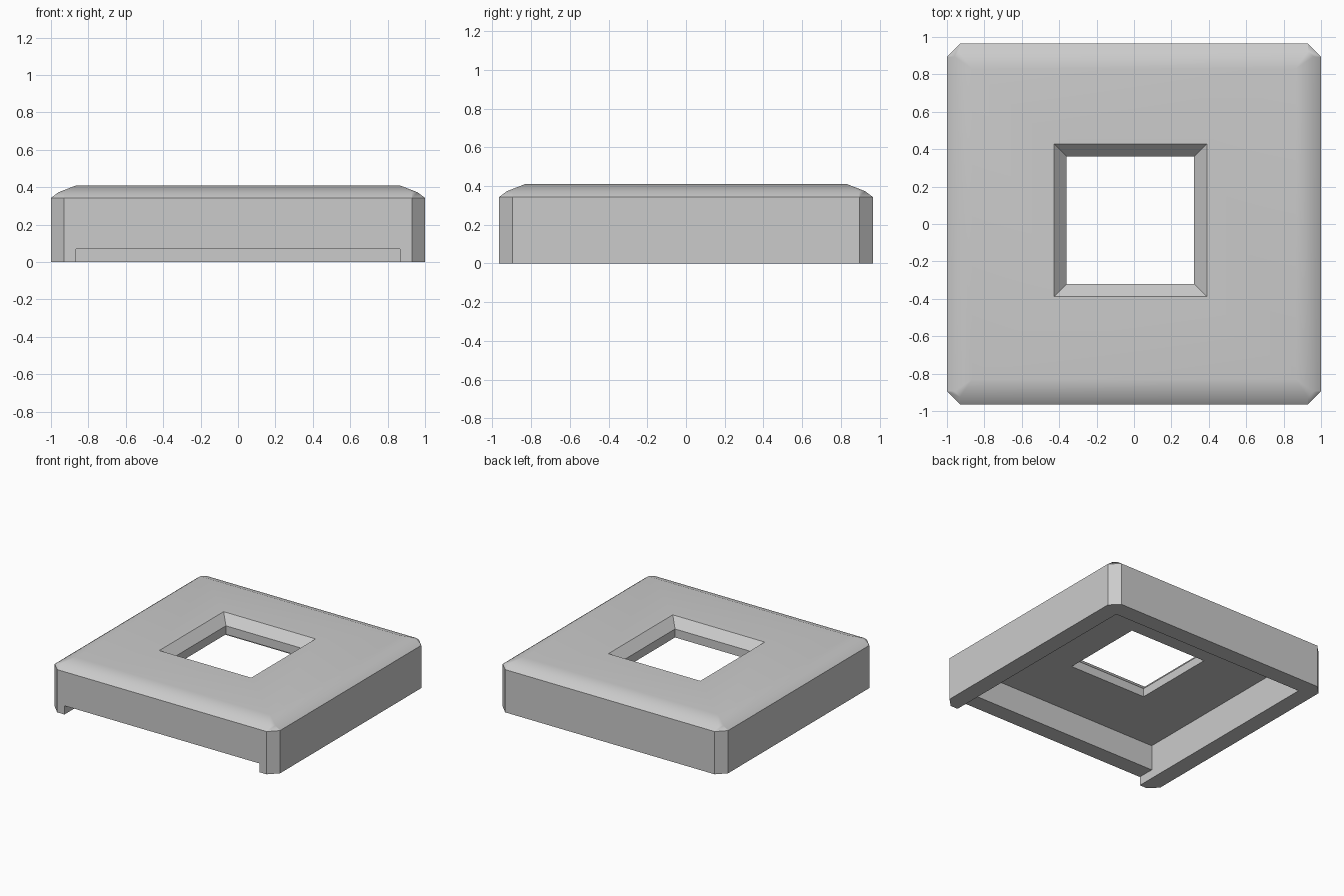
import bpy, bmesh

cube = bpy.data.objects.get("Cube")
if cube:
    bpy.data.objects.remove(cube, do_unlink=True)

grey = bpy.data.materials.new("plain grey")
grey.use_nodes = True
colour = (0.6, 0.6, 0.6, 1)
grey.diffuse_color = colour
grey.node_tree.nodes["Principled BSDF"].inputs["Base Color"].default_value = colour

HALF_X, HALF_Y, WALL = 1.0, 0.965, 0.135
HOLE_X, HOLE_Y = -0.019, 0.02


def ring(bm, hx, hy, z, chamfer=0.0, cx=0.0, cy=0.0):
    """Rectangle with two points per corner, counter-clockwise."""
    points = []
    for sx, sy in ((-1, -1), (1, -1), (1, 1), (-1, 1)):
        a = (cx + sx * hx, cy + sy * (hy - chamfer), z)
        b = (cx + sx * (hx - chamfer), cy + sy * hy, z)
        points += [a, b] if sx * sy > 0 else [b, a]
    return [bm.verts.new(p) for p in points]


def outer(bm, inset, z, chamfer=0.0):
    return ring(bm, HALF_X - inset, HALF_Y - inset, z, chamfer)


def hole(bm, half, z):
    return ring(bm, half, half, z, 0, HOLE_X, HOLE_Y)


# Hollow cover: one closed loft from outer wall, over the top, down the hole, into the cavity
bm = bmesh.new()
rings = [
    outer(bm, 0, 0, 0.07),
    outer(bm, 0, 0.343, 0.07),
    outer(bm, 0.04, 0.373, 0.03),
    outer(bm, WALL, 0.41),
    hole(bm, 0.408, 0.41),
    hole(bm, 0.341, 0.34),
    hole(bm, 0.341, 0.272),
    outer(bm, WALL, 0.272),
    outer(bm, WALL, 0),
]
for low, high in zip(rings, rings[1:] + rings[:1]):
    for i in range(8):
        j = (i + 1) % 8
        bm.faces.new((low[i], low[j], high[j], high[i]))
bmesh.ops.remove_doubles(bm, verts=bm.verts, dist=0.0005)
bmesh.ops.recalc_face_normals(bm, faces=bm.faces)
mesh = bpy.data.meshes.new("cover")
bm.to_mesh(mesh)
bm.free()
cover = bpy.data.objects.new("cover", mesh)
bpy.context.collection.objects.link(cover)
mesh.materials.append(grey)

# Shallow slot under the front wall, as wide as the cavity
bpy.ops.mesh.primitive_cube_add(size=1, location=(0, -0.95, 0))
cutter = bpy.context.object
cutter.name = "front_slot_cutter"
cutter.scale = (2 * (HALF_X - WALL), 0.4, 0.14)
cutter.hide_render = True
cutter.data.materials.append(grey)
slot = cover.modifiers.new("front slot", "BOOLEAN")
slot.operation = "DIFFERENCE"
slot.solver = "EXACT"
slot.object = cutter

bpy.ops.object.select_all(action="DESELECT")
cover.select_set(True)
bpy.context.view_layer.objects.active = cover
bpy.ops.object.modifier_apply(modifier=slot.name)
bpy.data.objects.remove(cutter, do_unlink=True)

# Soft sloped rim, crisp walls, flat top
bpy.ops.object.shade_smooth_by_angle(angle=0.5)
weighted = cover.modifiers.new("flat top shading", "WEIGHTED_NORMAL")
weighted.keep_sharp = True
